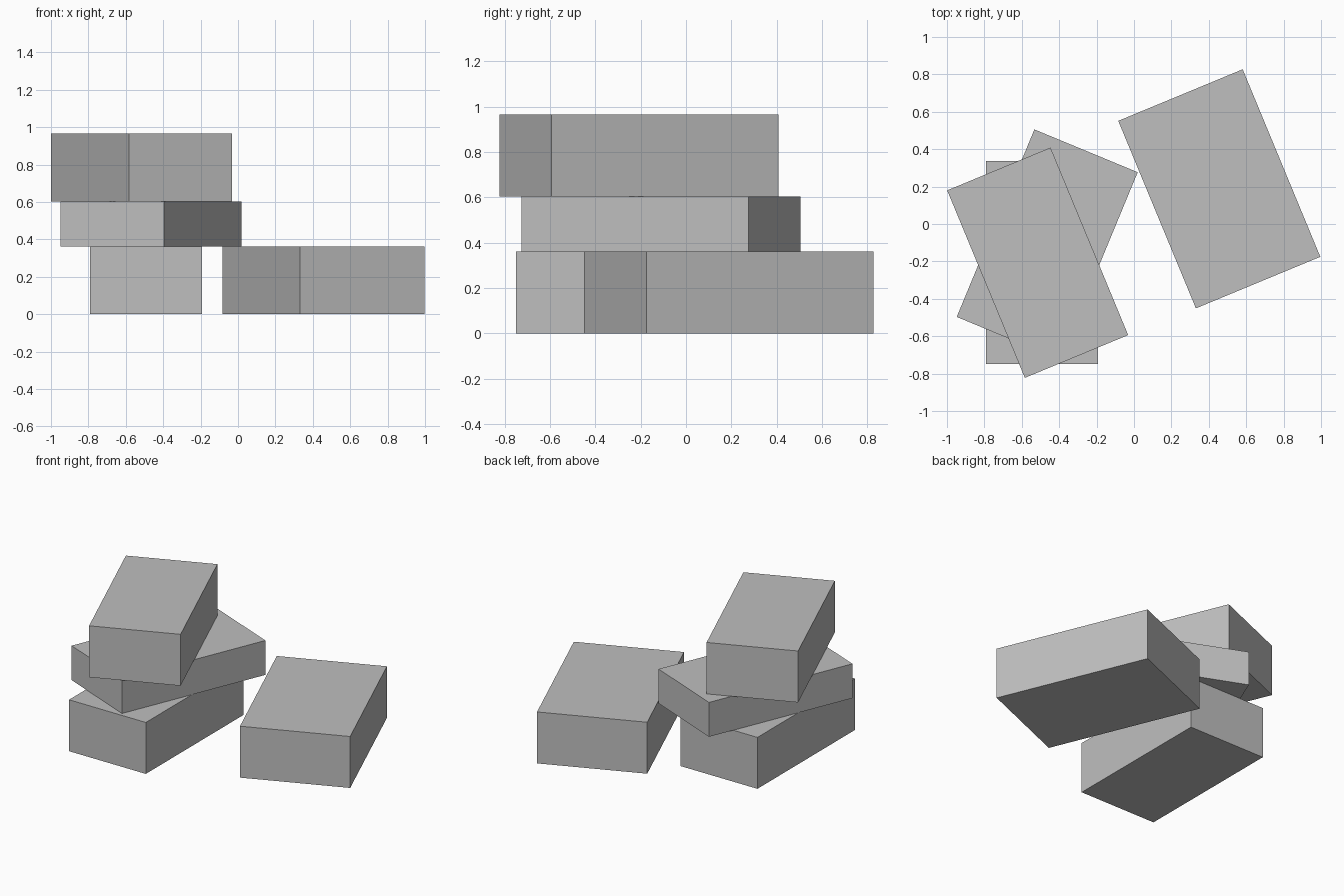
import bpy
import math

cube = bpy.data.objects.get("Cube")
if cube:
    bpy.data.objects.remove(cube, do_unlink=True)

# Single plain grey
grey = bpy.data.materials.new("plain grey")
grey.use_nodes = True
grey.diffuse_color = (0.52, 0.52, 0.52, 1)
grey.node_tree.nodes["Principled BSDF"].inputs["Base Color"].default_value = (0.52, 0.52, 0.52, 1)


def block(name, centre, size, base, turn):
    """Flat-sided block resting at height base, turned about z in degrees."""
    bpy.ops.mesh.primitive_cube_add(size=1)
    obj = bpy.context.object
    obj.name = name
    for v in obj.data.vertices:
        v.co.x *= size[0]
        v.co.y *= size[1]
        v.co.z = (v.co.z + 0.5) * size[2]
    obj.location = (centre[0], centre[1], base)
    obj.rotation_euler.z = math.radians(turn)
    obj.data.materials.append(grey)
    return obj


TALL, THIN, LENGTH, TURN = 0.362, 0.242, 1.085, 22.5

# Stack of three twisted blocks
block("stack_bottom_block", (-0.492, -0.207), (0.598, LENGTH, TALL), 0, 0)
block("stack_middle_block", (-0.464, -0.11), (0.598, LENGTH, THIN), TALL, -TURN)
block("stack_top_block", (-0.515, -0.207), (0.598, LENGTH, TALL), TALL + THIN, TURN)

# Wider block standing beside the stack
block("side_block", (0.456, 0.188), (0.72, LENGTH, TALL), 0, TURN)
